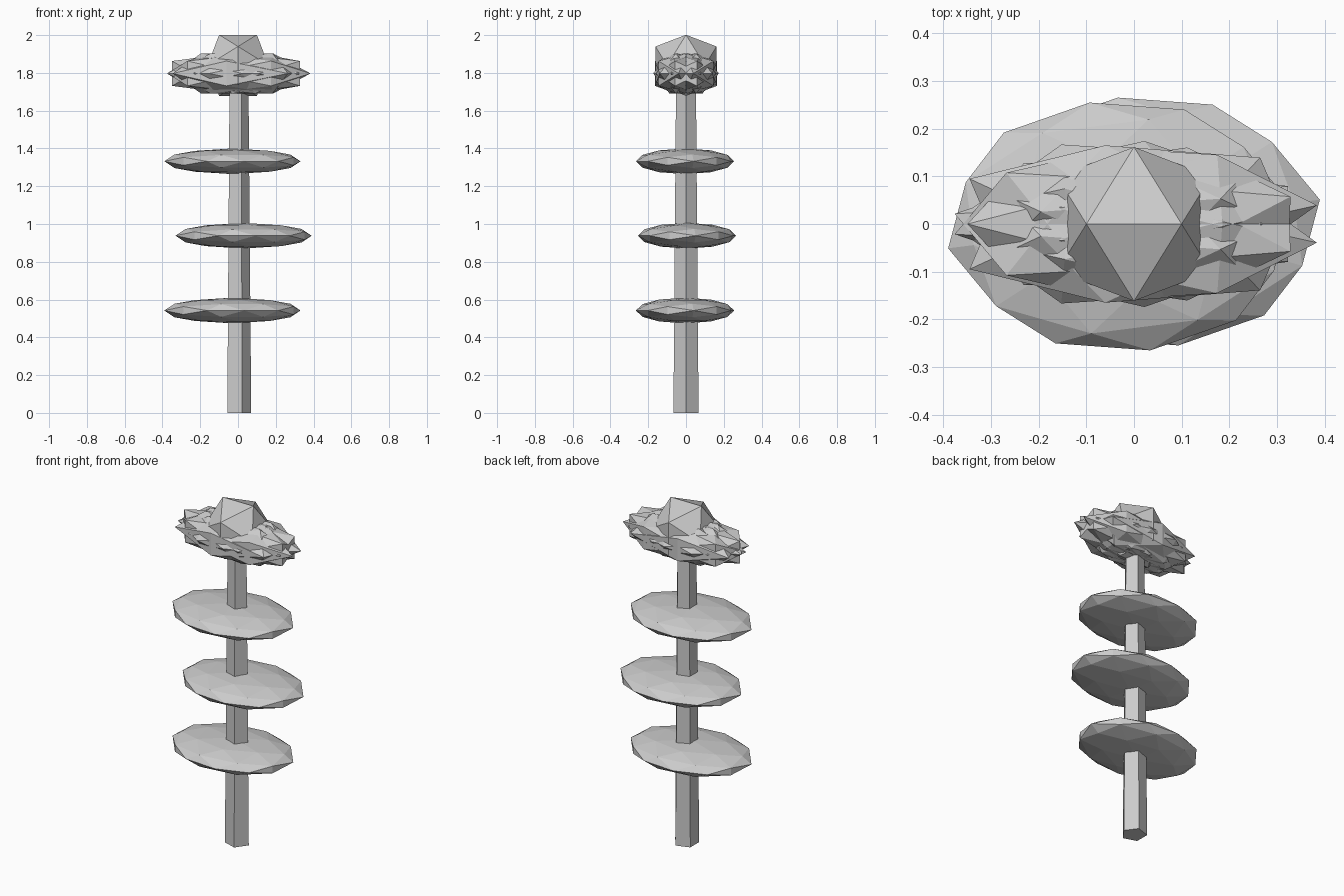
import bpy, bmesh, math
from mathutils import Matrix, Vector

if "Cube" in bpy.data.objects:
    bpy.data.objects.remove(bpy.data.objects["Cube"])

PHI = (1 + 5 ** 0.5) / 2


def finish(bm, name):
    bmesh.ops.recalc_face_normals(bm, faces=bm.faces)
    mesh = bpy.data.meshes.new(name)
    bm.to_mesh(mesh)
    bm.free()
    obj = bpy.data.objects.new(name, mesh)
    bpy.context.collection.objects.link(obj)
    return obj


def unit_points(detail):
    """Points of an icosahedron with a level edge on top; detail 1 adds edge midpoints."""
    pts = []
    for s in (-1, 1):
        for t in (-PHI, PHI):
            pts += [Vector((s, 0, t)), Vector((0, t, s)), Vector((t, s, 0))]
    if detail:
        mids = [a + b for i, a in enumerate(pts) for b in pts[:i] if (a - b).length < 2.1]
        pts += mids
    return [p.normalized() for p in pts]


def gem(name, centre, size, turn=0.0, detail=0):
    """Faceted ball, turned about z, then stretched and moved."""
    bm = bmesh.new()
    rot = Matrix.Rotation(turn, 3, 'Z')
    for p in unit_points(detail):
        q = rot @ p
        bm.verts.new([c + s * v for c, s, v in zip(centre, size, q)])
    bmesh.ops.convex_hull(bm, input=bm.verts)
    return finish(bm, name)


def radial(name, angle_deg, offset, z, size, detail):
    a = math.radians(angle_deg)
    centre = (offset * math.cos(a), offset * math.sin(a), z)
    return gem(name, centre, size, a - math.pi / 2, detail)


# Five-sided tapered stem with a corner towards +x
bm = bmesh.new()
bmesh.ops.create_cone(bm, cap_ends=True, segments=5, radius1=0.07, radius2=0.055,
                      depth=1.8, matrix=Matrix.Translation((0, 0, 0.9)))
corner = max(bm.verts, key=lambda v: v.co.x - v.co.z)
turn = -math.atan2(corner.co.y, corner.co.x)
bmesh.ops.rotate(bm, verts=bm.verts, matrix=Matrix.Rotation(turn, 3, 'Z'))
finish(bm, "stem")

# Three flat leaves, alternating sides
for i, z in enumerate((0.542, 0.938, 1.332)):
    radial(f"leaf_{i + 1}", 190 + 180 * i, 0.03, z, (0.366, 0.264, 0.068), 1)

# Ring of overlapping petals forming the spiky head
PETALS = 9
for i in range(PETALS):
    radial(f"petal_{i + 1}", 180 + 360 * i / PETALS, 0.04, 1.797, (0.364, 0.15, 0.125), 0)

# Faceted flower centre
gem("flower_centre", (0, 0, 1.84), (0.19, 0.19, 0.19))
